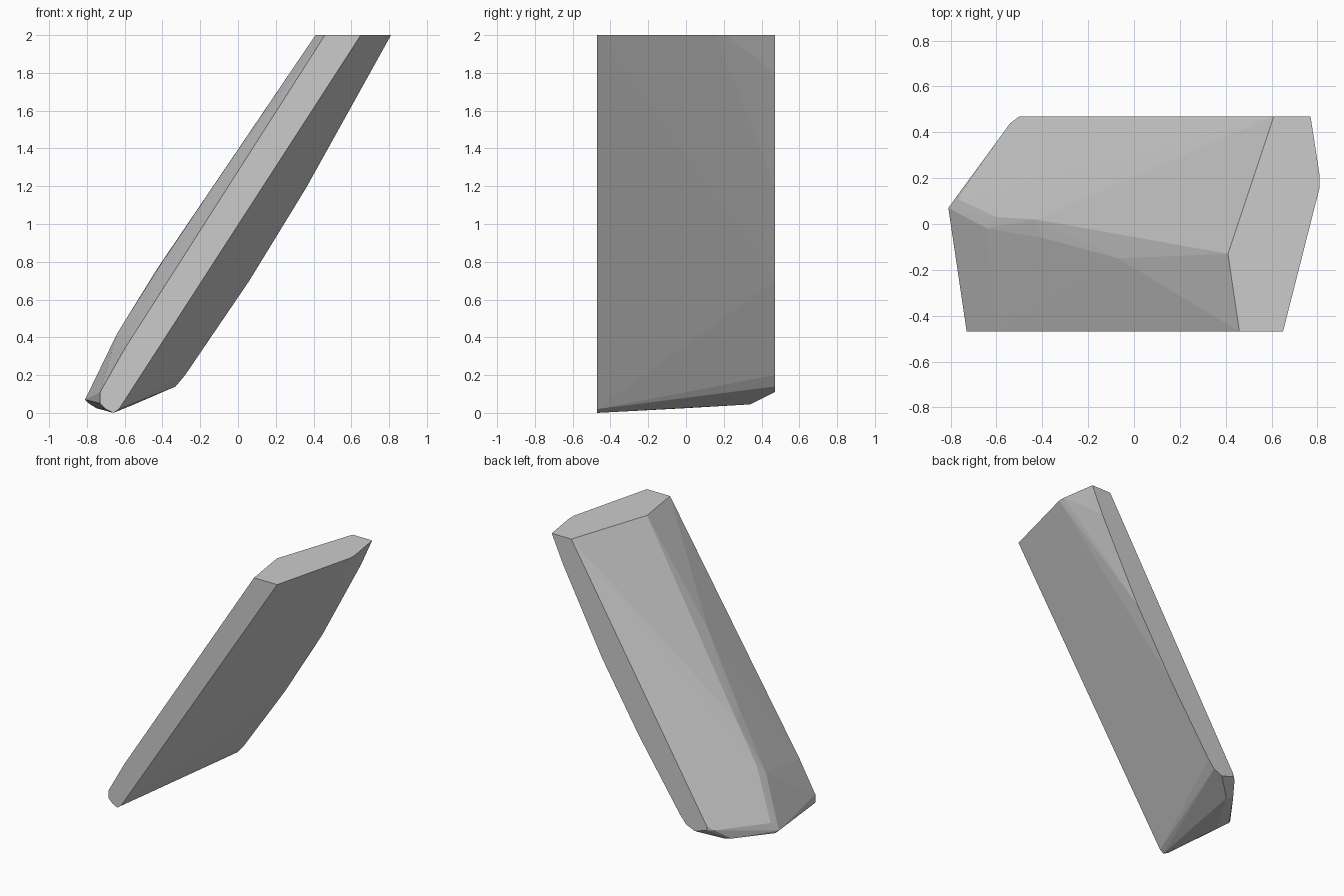
import bpy, bmesh

if "Cube" in bpy.data.objects:
    bpy.data.objects.remove(bpy.data.objects["Cube"])

W = 0.47  # half depth

# front flat: x, z outline
front = [(0.46, 2), (0.65, 2), (-0.60, 0.07), (-0.63, 0.02), (-0.66, 0.0),
         (-0.70, 0.02), (-0.73, 0.05), (-0.73, 0.11), (-0.60, 0.34)]
# back flat: x, z outline
back = [(0.61, 2), (0.77, 2), (0.68, 1.8), (0.36, 1.19), (0.06, 0.70),
        (-0.28, 0.20), (-0.33, 0.14), (-0.40, 0.11), (-0.50, 0.14), (-0.50, 0.17)]
# cut top, spine ridge and worn lower tip: x, y, z
middle = [(0.41, -0.13, 2), (0.81, 0.16, 2), (0.81, 0.21, 2), (0.70, 0.16, 1.83),
          (0.29, -0.15, 1.82), (-0.07, -0.15, 1.29), (-0.40, -0.06, 0.80),
          (-0.43, 0.02, 0.76), (-0.64, -0.02, 0.42), (-0.60, 0.03, 0.48),
          (-0.81, 0.07, 0.07), (-0.79, 0.08, 0.05), (-0.77, 0.11, 0.13),
          (-0.54, 0.44, 0.14), (-0.55, 0.34, 0.045), (-0.61, 0.34, 0.06),
          (-0.75, 0.0, 0.025)]

# stone shard: convex hull of the outlines
bm = bmesh.new()
for x, z in front:
    bm.verts.new((x, -W, z))
for x, z in back:
    bm.verts.new((x, W, z))
for p in middle:
    bm.verts.new(p)
res = bmesh.ops.convex_hull(bm, input=bm.verts[:])
junk = {g for g in res["geom_interior"] + res["geom_unused"]
        if isinstance(g, bmesh.types.BMVert)}
bmesh.ops.delete(bm, geom=list(junk), context='VERTS')
bmesh.ops.dissolve_limit(bm, angle_limit=0.01, verts=bm.verts[:], edges=bm.edges[:])
bmesh.ops.recalc_face_normals(bm, faces=bm.faces[:])

mesh = bpy.data.meshes.new("stone_shard")
bm.to_mesh(mesh)
bm.free()
shard = bpy.data.objects.new("stone_shard", mesh)
bpy.context.collection.objects.link(shard)
